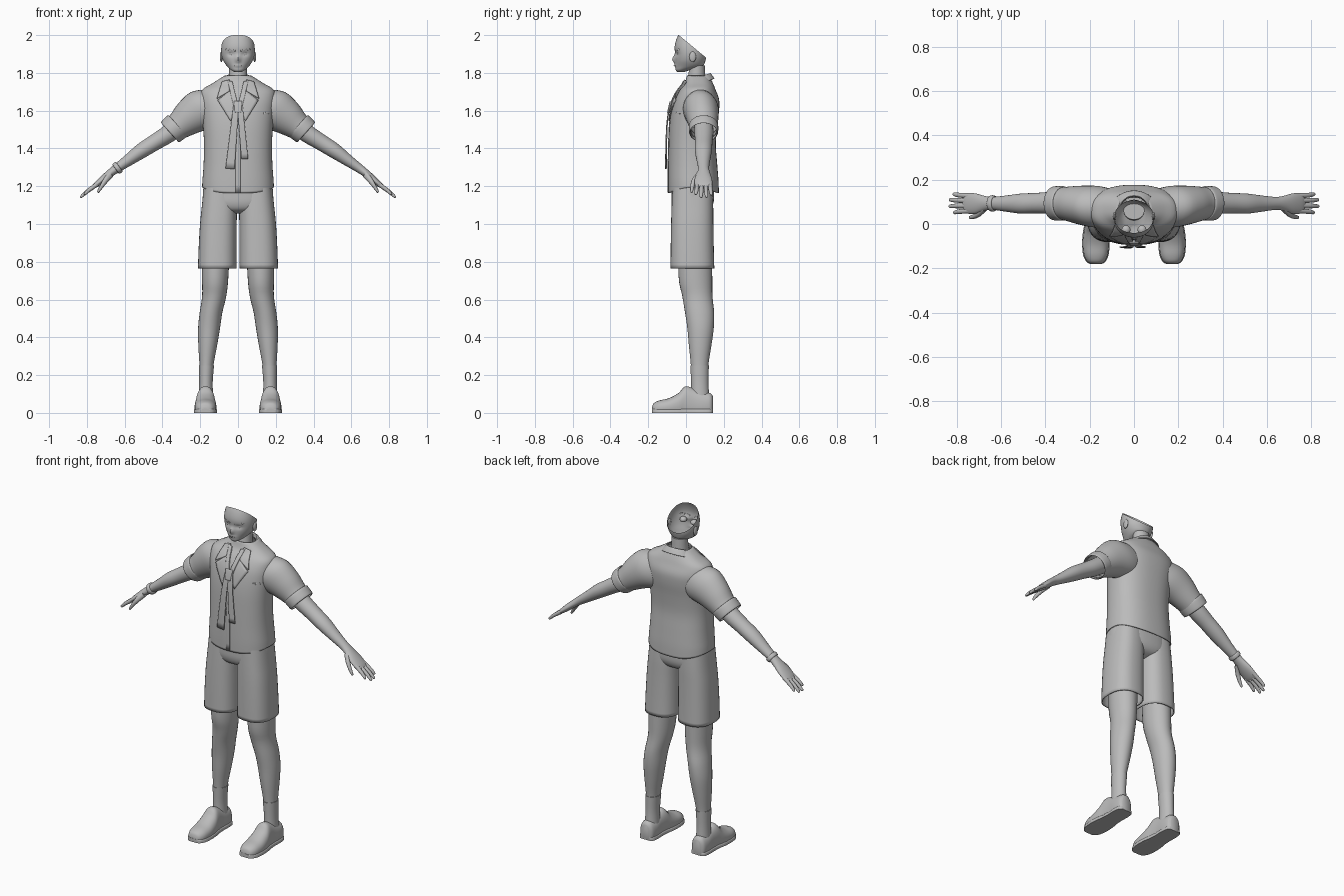
import bpy, bmesh, math
from mathutils import Vector, Matrix
from mathutils.bvhtree import BVHTree

X, Y, Z = Vector((1, 0, 0)), Vector((0, 1, 0)), Vector((0, 0, 1))
grey = bpy.data.materials.new("plain_grey")
grey.diffuse_color = (0.5, 0.5, 0.5, 1)


def finish(name, bm, thick=0, angle=45):
    bmesh.ops.recalc_face_normals(bm, faces=bm.faces[:])
    me = bpy.data.meshes.new(name)
    bm.to_mesh(me)
    bm.free()
    me.materials.append(grey)
    ob = bpy.data.objects.new(name, me)
    bpy.context.collection.objects.link(ob)
    bpy.ops.object.select_all(action='DESELECT')
    ob.select_set(True)
    bpy.context.view_layer.objects.active = ob
    bpy.ops.object.shade_smooth_by_angle(angle=math.radians(angle))
    if thick:
        mod = ob.modifiers.new("thickness", 'SOLIDIFY')
        mod.thickness = thick
    return ob


def spline(rings, sub):
    """Smooth ring values between the given rings."""
    out = []
    for i in range(len(rings) - 1):
        p = [rings[max(i - 1, 0)], rings[i], rings[i + 1], rings[min(i + 2, len(rings) - 1)]]
        for k in range(sub):
            t = k / sub
            out.append([b + 0.5 * t * (c - a + t * (2 * a - 5 * b + 4 * c - d + t * (3 * (b - c) + d - a)))
                        for a, b, c, d in zip(*p)])
    return out + [list(rings[-1])]


def loft(name, rings, u=X, v=Y, n=28, power=2, caps=(True, True), sub=4, fix=None, thick=0, cut=None):
    """Skin rings of (x, y, z, radius along u, radius along v)."""
    bm = bmesh.new()
    loops = []
    for cx, cy, cz, ru, rv in spline(rings, sub):
        loop = []
        for k in range(n):
            a = 2 * math.pi * k / n
            c, s = math.cos(a), math.sin(a)
            p = Vector((cx, cy, cz)) + u * ru * math.copysign(abs(c) ** (2 / power), c) \
                + v * rv * math.copysign(abs(s) ** (2 / power), s)
            loop.append(bm.verts.new(fix(p) if fix else p))
        loops.append(loop)
    for a, b in zip(loops, loops[1:]):
        for k in range(n):
            bm.faces.new((a[k], a[(k + 1) % n], b[(k + 1) % n], b[k]))
    if caps[0]:
        bm.faces.new(loops[0][::-1])
    if caps[1]:
        bm.faces.new(loops[-1])
    if cut:
        bmesh.ops.bisect_plane(bm, geom=bm.verts[:] + bm.edges[:] + bm.faces[:],
                               plane_co=cut[0], plane_no=cut[1], clear_outer=True)
    return finish(name, bm, thick)


def stack(rows, x=0):
    """Rows of (z, half width, front y, back y) to rings."""
    return [(x, (f + b) / 2, z, w, (b - f) / 2) for z, w, f, b in rows]


def ball(name, pos, size):
    bm = bmesh.new()
    bmesh.ops.create_uvsphere(bm, u_segments=16, v_segments=10, radius=1,
                              matrix=Matrix.LocRotScale(Vector(pos), None, Vector(size)))
    finish(name, bm)


def tree(ob):
    return BVHTree.FromPolygons([v.co for v in ob.data.vertices], [p.vertices[:] for p in ob.data.polygons])


def plate(name, surf, quad, lift=0.006, thick=0.006, flip=1, nu=6, nv=10):
    """Lay a four-cornered panel of (x, z) points over the front of a surface."""
    a, b, c, d = [Vector((q[0] * flip, q[1])) for q in quad]
    bm = bmesh.new()
    grid = []
    for j in range(nv + 1):
        row = []
        for i in range(nu + 1):
            p = a.lerp(b, i / nu).lerp(d.lerp(c, i / nu), j / nv)
            hit = surf.ray_cast(Vector((p.x, -1, p.y)), Y)[0]
            row.append(bm.verts.new((p.x, (hit.y if hit else 0) - lift, p.y)))
        grid.append(row)
    for r, s in zip(grid, grid[1:]):
        for i in range(nu):
            bm.faces.new((r[i], r[i + 1], s[i + 1], s[i]))
    finish(name, bm, thick)


# Head shell, open along a slanted cut over the crown
def face(p):
    if p.y < 0:
        p.y -= 0.016 * math.exp(-(p.x / 0.012) ** 2 - ((p.z - 1.872) / 0.02) ** 2)
        p.y += 0.008 * math.exp(-((abs(p.x) - 0.036) / 0.02) ** 2 - ((p.z - 1.90) / 0.013) ** 2)
        p.y -= 0.004 * math.exp(-(p.x / 0.02) ** 2 - ((p.z - 1.838) / 0.008) ** 2)
    return p


head = loft("head", stack([(1.804, .016, -.045, -.01), (1.815, .036, -.054, .02), (1.835, .058, -.056, .085),
                           (1.865, .078, -.057, .103), (1.90, .088, -.058, .108), (1.94, .088, -.06, .108),
                           (1.98, .08, -.05, .10), (2.02, .068, -.03, .09)]),
            n=64, sub=6, power=2.15, caps=(True, False), fix=face,
            cut=(Vector((0, -.038, 2.0)), Vector((0, .12, .145))))
face_surf = tree(head)
loft("neck", stack([(1.66, .056, -.01, .11), (1.74, .05, .0, .105), (1.79, .047, .012, .102),
                    (1.84, .047, .02, .10)]))
plate("mouth", face_surf, [(-.018, 1.836), (.018, 1.836), (.016, 1.839), (-.016, 1.839)], .001, .003)
for s, side in ((1, "left"), (-1, "right")):
    ball(side + "_ear", (s * .088, .035, 1.885), (.008, .018, .028))
    ball(side + "_eyeball", (s * .036, -.026, 1.90), (.02, .02, .016))
    plate(side + "_eyebrow", face_surf, [(.014, 1.914), (.066, 1.922), (.064, 1.928), (.014, 1.921)], .001, .004, s)


# Shirt body with hem raised at the sides
def hem(p):
    if p.z < 1.25:
        p.z += 0.03 * (abs(p.x) / .19) ** 3 * (1.25 - p.z) / .085
    return p


shirt = loft("shirt_body", stack([(1.163, .190, -.094, .174), (1.23, .188, -.095, .172), (1.32, .182, -.094, .165),
                                  (1.42, .180, -.092, .158), (1.52, .185, -.088, .165), (1.60, .193, -.078, .175),
                                  (1.66, .198, -.062, .175), (1.71, .190, -.035, .157), (1.745, .135, -.008, .143),
                                  (1.785, .072, .005, .122)]),
             n=56, power=2.4, caps=(False, False), fix=hem, thick=.005)
surf = tree(shirt)


def slope(p):
    p.z += (p.y - .07) * .35
    return p


# Neck collar, lapels, placket, pocket and loose tie
loft("collar_band", [(0, .062, 1.755, .062, .06), (0, .064, 1.778, .066, .062), (0, .066, 1.768, .08, .07),
                     (0, .067, 1.742, .102, .084)], caps=(False, False), fix=slope, thick=.005, n=40)
for s, side in ((1, "left"), (-1, "right")):
    plate(side + "_collar_flap", surf, [(.045, 1.765), (.085, 1.755), (.112, 1.665), (.045, 1.705)], .012, .006, s)
    plate(side + "_lapel", surf, [(.035, 1.715), (.108, 1.655), (.04, 1.545), (.004, 1.60)], .008, .006, s)
    plate(side + "_tie_loop", surf, [(.03, 1.755), (.055, 1.76), (.022, 1.62), (.0, 1.63)], .014, .006, s)
plate("placket", surf, [(-.012, 1.168), (.012, 1.168), (.012, 1.56), (-.012, 1.56)], .003, .004)
plate("pocket_edge", surf, [(.135, 1.582), (.188, 1.585), (.188, 1.594), (.135, 1.591)], .003, .004)
plate("tie_knot", surf, [(-.022, 1.65), (.022, 1.65), (.016, 1.59), (-.016, 1.59)], .02, .014)
plate("long_tie_end", surf, [(-.066, 1.295), (-.018, 1.29), (.004, 1.63), (-.024, 1.63)], .017)
plate("short_tie_end", surf, [(.018, 1.345), (.054, 1.345), (.024, 1.63), (-.004, 1.63)], .016)

# Shorts: seat and two legs
loft("shorts_seat", stack([(1.055, .07, -.02, .08), (1.075, .14, -.06, .125), (1.11, .182, -.076, .145),
                           (1.16, .186, -.078, .148), (1.22, .180, -.078, .145)]), n=40, power=2.4)


def grounded(p):
    p.z = max(p.z, 0)
    return p


for s, side in ((1, "left"), (-1, "right")):
    loft(side + "_shorts_leg", [(s * x, y, z, w, d) for x, y, z, w, d in (
        (.110, .034, .765, .102, .116), (.108, .033, .88, .100, .114), (.104, .033, 1.0, .097, .112),
        (.098, .034, 1.10, .093, .110), (.094, .034, 1.19, .088, .106))],
        power=2.5, caps=(False, True), n=36, thick=.006)

    # Bare leg and sock
    leg = [(.118, .050, .95, .078, .088), (.121, .050, .72, .070, .089), (.126, .060, .62, .064, .080),
           (.143, .072, .53, .060, .077), (.153, .077, .45, .058, .070), (.160, .075, .36, .050, .060),
           (.167, .072, .25, .037, .046), (.170, .073, .16, .033, .043), (.170, .075, .08, .036, .045)]
    leg = [(s * x, y, z, w, d) for x, y, z, w, d in leg]
    loft(side + "_leg", leg)
    loft(side + "_sock", [(x, y, z, w + .003, d + .003) for x, y, z, w, d in leg[-3:]])

    # Shoe and sole, running toe to heel; rows are (y, half width, top)
    shoe = [(-.180, .020, .030), (-.170, .038, .052), (-.14, .053, .066), (-.09, .058, .078), (-.04, .055, .105),
            (-.005, .049, .140), (.04, .046, .130), (.09, .047, .112), (.128, .042, .105), (.142, .028, .09)]
    loft(side + "_shoe", [(s * .172, y, .36 * t, w, .64 * t) for y, w, t in shoe], u=X, v=Z, power=2.3, fix=grounded)
    loft(side + "_sole", [(s * .172, y - .001, .0, w + .004, .022) for y, w, t in shoe],
         u=X, v=Z, power=6, fix=grounded)

    # Sleeve and turned-up cuff
    v = Vector((s * .67, 0, .74))
    loft(side + "_sleeve", [(s * x, y, z, a, b) for x, y, z, a, b in (
        (.10, .075, 1.635, .080, .105), (.17, .078, 1.608, .094, .121), (.25, .086, 1.566, .086, .098),
        (.31, .092, 1.520, .075, .075), (.345, .093, 1.496, .072, .068))],
        u=Y, v=v, caps=(True, False), n=32, thick=.004)
    loft(side + "_cuff", [(s * x, .093, z, a, b) for x, z, a, b in (
        (.318, 1.522, .073, .071), (.324, 1.517, .078, .076), (.356, 1.489, .077, .073), (.361, 1.484, .072, .068))],
        u=Y, v=v, caps=(False, False), n=32, thick=.004)

    # Arm and palm
    v = Vector((s * .59, 0, .81))
    loft(side + "_arm", [(s * x, y, z, a, b) for x, y, z, a, b in (
        (.28, .093, 1.54, .05, .05), (.37, .095, 1.476, .050, .047), (.44, .094, 1.432, .046, .043),
        (.51, .092, 1.388, .045, .040), (.58, .092, 1.338, .036, .031), (.64, .093, 1.296, .029, .024),
        (.675, .093, 1.270, .034, .021), (.715, .092, 1.237, .046, .019), (.752, .093, 1.207, .046, .014),
        (.768, .094, 1.195, .036, .008))], u=Y, v=v)

    # Fingers and thumb
    for i, (y0, y1, tip) in enumerate(((.060, .052, .815), (.083, .080, .835), (.105, .109, .834), (.127, .134, .818))):
        zt = 1.205 - (tip - .75) * .75
        loft(f"{side}_finger_{i + 1}", [(s * .742, y0, 1.213, .012, .012),
             (s * (.4 * .75 + .6 * tip), (y0 + y1) / 2, .4 * 1.207 + .6 * zt + .003, .0105, .010),
             (s * (tip - .006), y1, zt + .004, .008, .007), (s * tip, y1, zt, .002, .002)], u=Y, v=v, n=12)
    loft(side + "_thumb", [(s * .672, .072, 1.266, .016, .018), (s * .700, .046, 1.232, .015, .015),
         (s * .722, .034, 1.200, .011, .011), (s * .740, .030, 1.172, .007, .007),
         (s * .743, .030, 1.167, .002, .002)], u=Y, v=v, n=12)

# Wrist band on the right arm
loft("wrist_band", [(-.628, .093, 1.304, .030, .026), (-.631, .093, 1.302, .036, .032),
                    (-.645, .093, 1.292, .036, .032), (-.648, .093, 1.290, .030, .026)],
     u=Y, v=Vector((-.59, 0, .81)), caps=(False, False))
